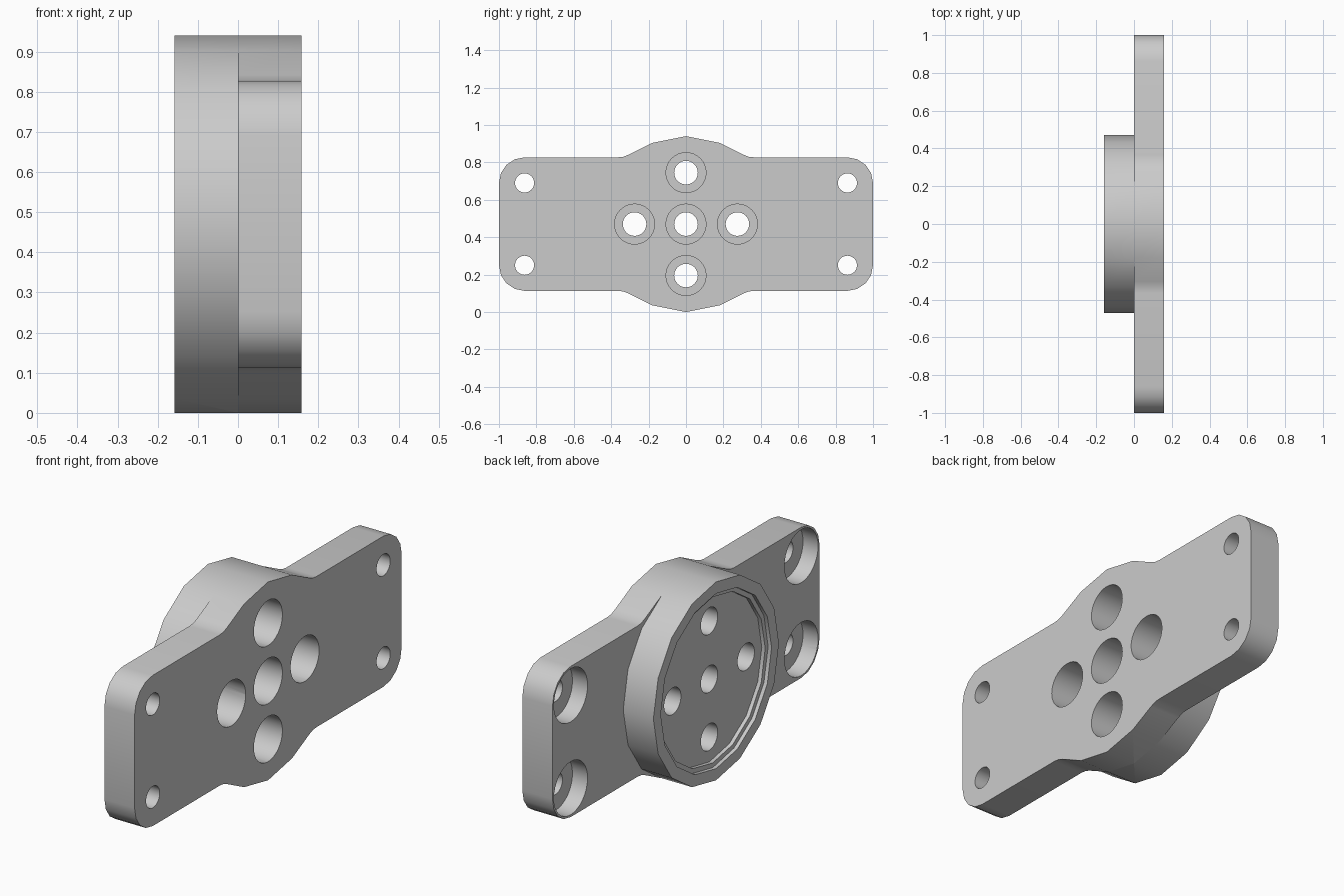
import bpy, bmesh, math

if "Cube" in bpy.data.objects:
    bpy.data.objects.remove(bpy.data.objects["Cube"], do_unlink=True)

MID = 0.47       # height of the centre
BOSS_R = 0.47
THICK = 0.158    # plate and boss thickness
HALF_H = 0.357   # half height of the plate
CORNER = 0.137   # corner radius, concentric with the corner holes

grey = bpy.data.materials.new("light grey")
grey.use_nodes = True
grey.diffuse_color = (0.6, 0.6, 0.6, 1)
grey.node_tree.nodes["Principled BSDF"].inputs["Base Color"].default_value = (0.6, 0.6, 0.6, 1)


def circle(y, z, r, sides):
    """Polygon in the y-z plane with a vertex at the top."""
    return [(y + r * math.sin(math.tau * i / sides), z + r * math.cos(math.tau * i / sides))
            for i in range(sides)]


def prisms(name, outlines, x0, x1):
    """Extrude closed y-z outlines from x0 to x1."""
    bm = bmesh.new()
    for outline in outlines:
        face = bm.faces.new([bm.verts.new((x0, y, MID + z)) for y, z in outline])
        ext = bmesh.ops.extrude_face_region(bm, geom=[face])
        verts = [v for v in ext["geom"] if isinstance(v, bmesh.types.BMVert)]
        bmesh.ops.translate(bm, verts=verts, vec=(x1 - x0, 0, 0))
    bmesh.ops.recalc_face_normals(bm, faces=bm.faces[:])
    mesh = bpy.data.meshes.new(name)
    bm.to_mesh(mesh)
    bm.free()
    mesh.materials.append(grey)
    obj = bpy.data.objects.new(name, mesh)
    bpy.context.collection.objects.link(obj)
    return obj


def combine(target, tool, operation):
    """Apply a boolean and discard the tool."""
    tool.hide_render = True
    bpy.context.view_layer.objects.active = target
    mod = target.modifiers.new(tool.name, 'BOOLEAN')
    mod.object, mod.operation, mod.solver = tool, operation, 'EXACT'
    bpy.ops.object.modifier_apply(modifier=mod.name)
    bpy.data.objects.remove(tool, do_unlink=True)


# Quarter outline of the plate: boss bulge, fillet, rounded corner
step = math.tau / 16
quarter = [(0, BOSS_R), (BOSS_R * math.sin(step), BOSS_R * math.cos(step)),
           (0.305, 0.372), (0.335, 0.36), (0.365, HALF_H)]
for i in range(5):
    a = math.pi / 8 * i
    quarter.append((1 - CORNER + CORNER * math.sin(a), HALF_H - CORNER + CORNER * math.cos(a)))
right_half = quarter + [(y, -z) for y, z in reversed(quarter)]
outline = right_half + [(-y, z) for y, z in reversed(right_half[1:-1])]

# Mounting plate with the round boss
plate = prisms("mounting_plate", [outline], 0, THICK)
boss = prisms("round_boss", [circle(0, 0, BOSS_R, 16)], -THICK, 0)
combine(plate, boss, 'UNION')

# Stepped recess in the boss
for r, floor in ((0.415, -0.14), (0.393, -0.122)):
    combine(plate, prisms("recess_cutter", [circle(0, 0, r, 16)], -0.3, floor), 'DIFFERENCE')

# Five centre holes, counterbored from the plate side
centres = [(0, 0), (0.275, 0), (-0.275, 0), (0, 0.275), (0, -0.275)]
# Four corner holes, counterbored from the boss side
corners = [(sy * (1 - CORNER), sz * (HALF_H - CORNER)) for sy in (-1, 1) for sz in (-1, 1)]
for name, spots, r, x0, x1 in (
        ("centre_hole", centres, 0.063, -0.3, 0.3),
        ("centre_counterbore", centres, 0.107, 0, 0.3),
        ("corner_hole", corners, 0.051, -0.3, 0.3),
        ("corner_counterbore", corners, 0.126, -0.1, THICK / 2)):
    combine(plate, prisms(name, [circle(y, z, r, 32) for y, z in spots], x0, x1), 'DIFFERENCE')

# Smooth walls, crisp edges
bpy.ops.object.select_all(action='DESELECT')
plate.select_set(True)
bpy.context.view_layer.objects.active = plate
bpy.ops.object.shade_smooth_by_angle(angle=math.radians(30))
